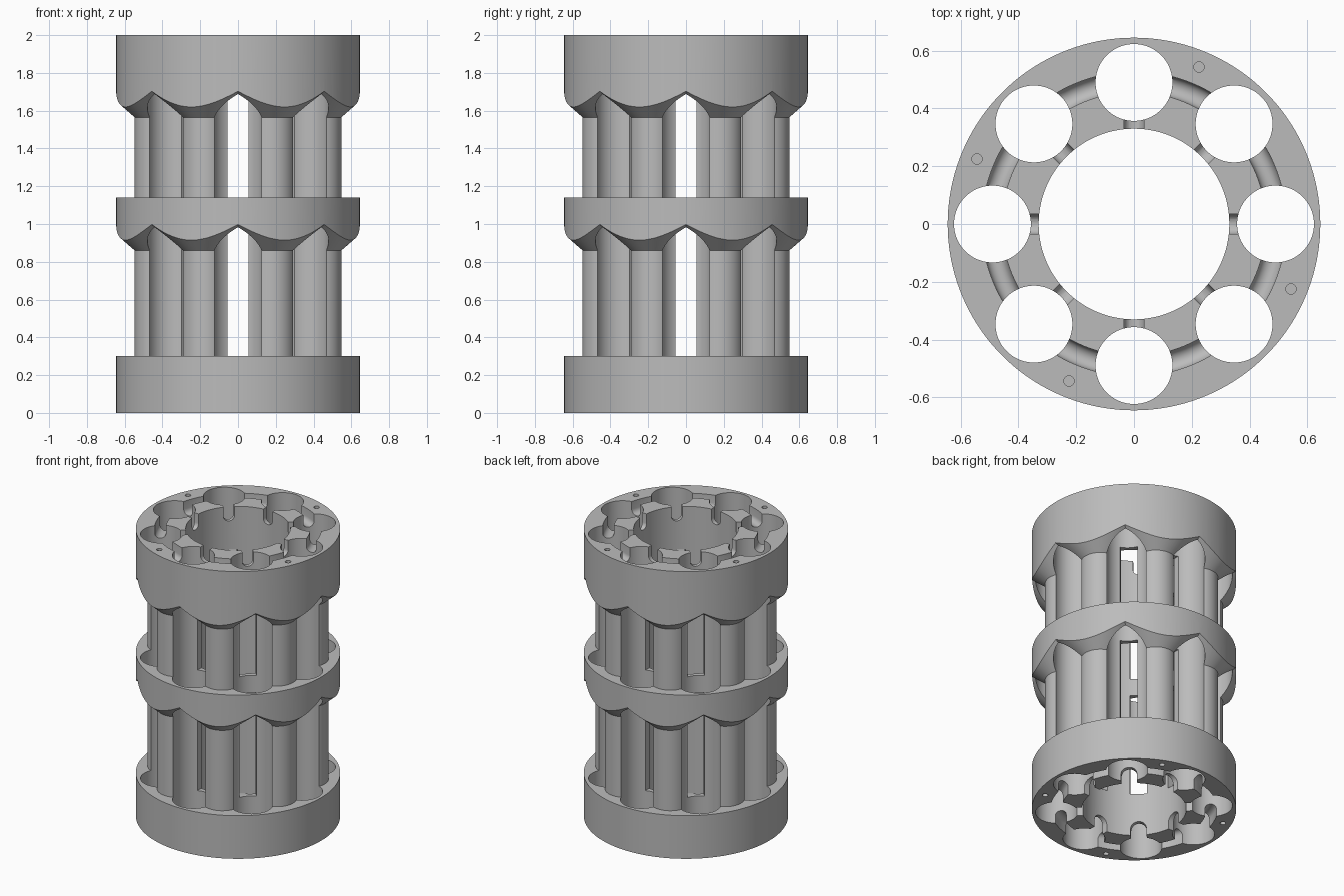
import bpy, bmesh
from math import pi, sin, cos, radians
from mathutils import Matrix, Vector

if "Cube" in bpy.data.objects:
    bpy.data.objects.remove(bpy.data.objects["Cube"], do_unlink=True)

OUTER, BORE = 0.645, 0.33
HOLE_R, HOLE_AT = 0.133, 0.49
COL_R, COL_AT = 0.125, 0.457
FLARE_R = COL_R + 0.16 / 0.87
EIGHTHS = [k * pi / 4 for k in range(8)]


def lathe(bm, profile, centre=(0, 0), seg=64, closed=False):
    """Spin (radius, z) points about a vertical axis."""
    rings = []
    for r, z in profile:
        rings.append([bm.verts.new((centre[0] + r * cos(2 * pi * i / seg),
                                    centre[1] + r * sin(2 * pi * i / seg), z))
                      for i in range(seg)])
    pairs = list(zip(rings, rings[1:]))
    if closed:
        pairs.append((rings[-1], rings[0]))
    else:
        bm.faces.new(rings[0][::-1])
        bm.faces.new(rings[-1])
    for a, b in pairs:
        for i in range(seg):
            j = (i + 1) % seg
            bm.faces.new((a[i], a[j], b[j], b[i]))


def cylinder(bm, r, z0, z1, centre=(0, 0), seg=64):
    lathe(bm, [(r, z0), (r, z1)], centre, seg)


def radial_prism(bm, profile, r0, r1, angle):
    """Extrude (sideways, z) points along a radius at the given angle."""
    turn = Matrix.Rotation(angle, 3, 'Z')
    a, b = [[bm.verts.new(turn @ Vector((r, s, z))) for s, z in profile]
            for r in (r0, r1)]
    bm.faces.new(a)
    bm.faces.new(b[::-1])
    for i in range(len(a)):
        j = (i + 1) % len(a)
        bm.faces.new((a[i], b[i], b[j], a[j]))


def u_shape(half, depth, top, offset=0.0):
    """Round-ended slot section, open at the top or the bottom face."""
    face, way = (2.0, -1) if top else (0.0, 1)
    pts = [(offset + half, face - way * 0.05)]
    for i in range(13):
        t = pi * i / 12
        pts.append((offset + half * cos(t), face + way * (depth - half + half * sin(t))))
    return pts + [(offset - half, face - way * 0.05)]


def polar(r, a):
    return (r * cos(a), r * sin(a))


def make(name, bm):
    bmesh.ops.recalc_face_normals(bm, faces=bm.faces)
    mesh = bpy.data.meshes.new(name)
    bm.to_mesh(mesh)
    bm.free()
    ob = bpy.data.objects.new(name, mesh)
    bpy.context.collection.objects.link(ob)
    return ob


def combine(target, bm, operation):
    """Apply a boolean with a temporary tool."""
    tool = make("tool", bm)
    tool.hide_render = True
    mod = target.modifiers.new("cut", 'BOOLEAN')
    mod.operation, mod.object, mod.solver = operation, tool, 'MANIFOLD'
    bpy.context.view_layer.objects.active = target
    bpy.ops.object.modifier_apply(modifier=mod.name)
    bpy.data.objects.remove(tool, do_unlink=True)


# Inner core
bm = bmesh.new()
cylinder(bm, 0.45, 0.1, 1.9, seg=128)
body = make("cylinder_carrier", bm)

# Round columns that flare into the underside of each collar
column = [(COL_R, 0.2), (COL_R, 0.86), (FLARE_R, 1.02), (COL_R, 1.02),
          (COL_R, 1.565), (FLARE_R, 1.725)]
for a in EIGHTHS:
    bm = bmesh.new()
    lathe(bm, column, polar(COL_AT, a + pi / 8), 96)
    combine(body, bm, 'UNION')

# Base, middle and top collars, oversized and then trimmed round
bm = bmesh.new()
for z0, z1 in ((-0.1, 0.3), (1.0, 1.14), (1.703, 2.1)):
    cylinder(bm, 0.8, z0, z1, seg=128)
combine(body, bm, 'UNION')
bm = bmesh.new()
cylinder(bm, OUTER, 0, 2, seg=160)
combine(body, bm, 'INTERSECT')

# Central bore and ring of through holes
bm = bmesh.new()
cylinder(bm, BORE, -0.2, 2.2, seg=128)
for a in EIGHTHS:
    cylinder(bm, HOLE_R, -0.2, 2.2, polar(HOLE_AT, a), 96)
combine(body, bm, 'DIFFERENCE')

# Tall slits between the holes and the bore
bm = bmesh.new()
for a in EIGHTHS:
    for z0, z1 in ((0.3, 1.02), (1.14, 1.7)):
        radial_prism(bm, [(-0.055, z0), (0.055, z0), (0.055, z1), (-0.055, z1)],
                     0.25, 0.42, a)
combine(body, bm, 'DIFFERENCE')

# Round-bottomed notches from each hole to the bore, on both end faces
bm = bmesh.new()
for a in EIGHTHS:
    radial_prism(bm, u_shape(0.035, 0.1, True), 0.28, 0.42, a)
    radial_prism(bm, u_shape(0.05, 0.1, False), 0.28, 0.42, a)
combine(body, bm, 'DIFFERENCE')

# Circular grooves linking the holes, on both end faces
bm = bmesh.new()
for top in (True, False):
    lathe(bm, u_shape(0.035, 0.09, top, HOLE_AT + 0.002), seg=128, closed=True)
combine(body, bm, 'DIFFERENCE')

# Small blind pin holes
bm = bmesh.new()
for k in range(4):
    spot = polar(0.588, radians(67.5 + 90 * k))
    cylinder(bm, 0.018, 1.9, 2.1, spot, 24)
    cylinder(bm, 0.018, -0.1, 0.1, spot, 24)
combine(body, bm, 'DIFFERENCE')

# Grey finish
grey = bpy.data.materials.new("plain_grey")
grey.use_nodes = True
colour = (0.5, 0.5, 0.5, 1)
grey.diffuse_color = colour
grey.node_tree.nodes["Principled BSDF"].inputs["Base Color"].default_value = colour
body.data.materials.clear()
body.data.materials.append(grey)
for face in body.data.polygons:
    face.material_index = 0

bpy.ops.object.select_all(action='DESELECT')
body.select_set(True)
bpy.context.view_layer.objects.active = body
bpy.ops.object.shade_smooth_by_angle(angle=radians(30))
